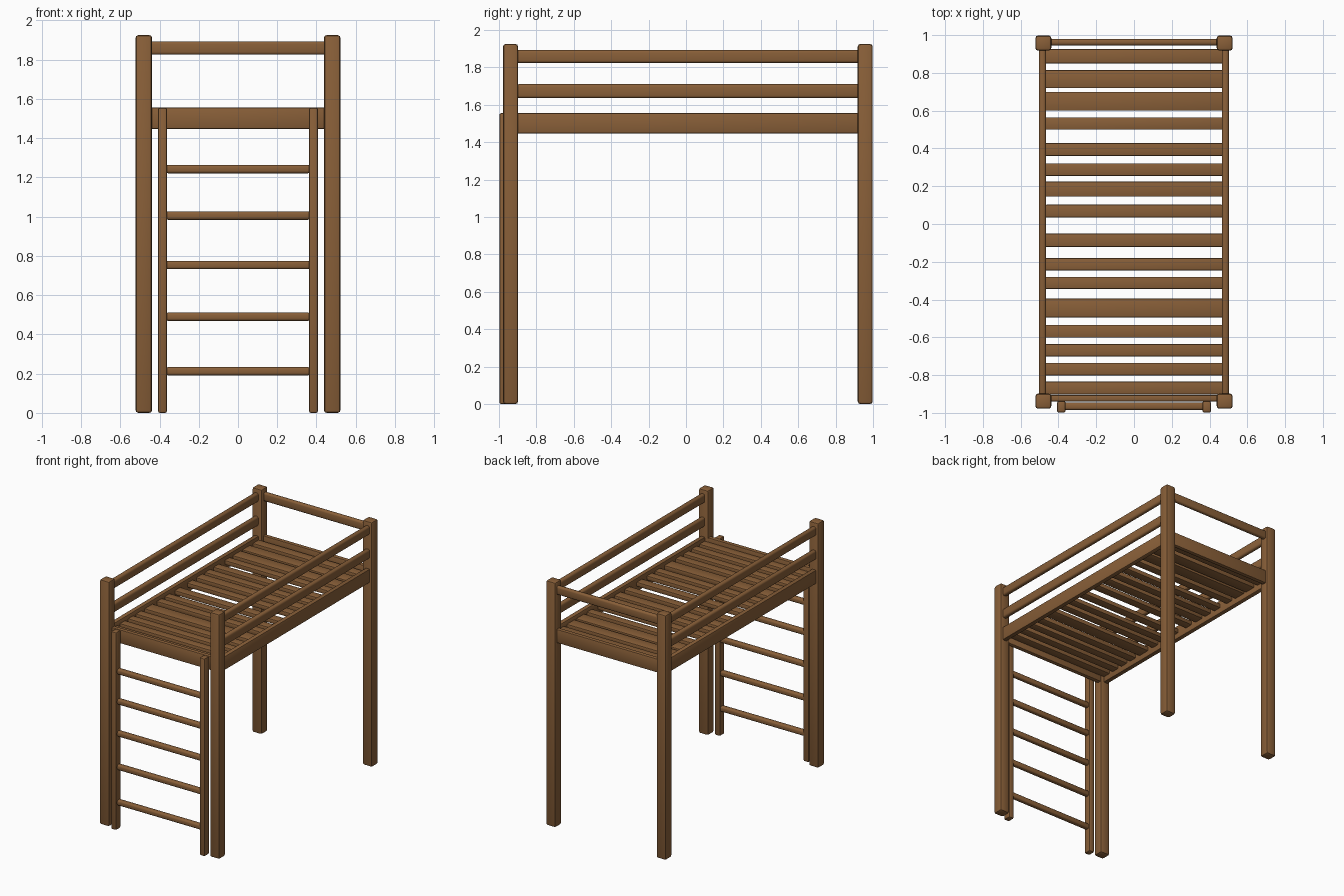
import bpy

cube = bpy.data.objects.get("Cube")
if cube:
    bpy.data.objects.remove(cube, do_unlink=True)

wood = bpy.data.materials.new("warm_brown_wood")
wood.use_nodes = True
COLOUR = (0.25, 0.115, 0.04, 1)
wood.diffuse_color = COLOUR
wood.node_tree.nodes["Principled BSDF"].inputs["Base Color"].default_value = COLOUR


def beam(name, x, y, z, bevel=0.008, segments=2):
    """Rounded timber between (min, max) pairs on each axis."""
    spans = (x, y, z)
    bpy.ops.mesh.primitive_cube_add(size=1, location=[(a + b) / 2 for a, b in spans])
    ob = bpy.context.object
    ob.name = name
    ob.scale = [b - a for a, b in spans]
    bpy.ops.object.transform_apply(location=False, rotation=False, scale=True)
    mod = ob.modifiers.new("rounded_edges", 'BEVEL')
    mod.width = bevel
    mod.segments = segments
    bpy.ops.object.modifier_apply(modifier=mod.name)
    ob.data.materials.append(wood)
    bpy.ops.object.shade_smooth_by_angle(angle=0.7)
    return ob


def pair(name, x, y, z, **kw):
    """The same timber on both sides."""
    beam("left_" + name, x, y, z, **kw)
    beam("right_" + name, (-x[1], -x[0]), y, z, **kw)


# Corner posts
pair("front_post", (0.438, 0.522), (-0.978, -0.898), (0, 1.925), bevel=0.014)
pair("back_post", (0.438, 0.522), (0.918, 0.998), (0, 1.925), bevel=0.014)

# Long side boards and guard rails
pair("side_board", (0.465, 0.503), (-0.91, 0.93), (1.447, 1.555))
pair("middle_guard_rail", (0.465, 0.503), (-0.91, 0.93), (1.635, 1.71), bevel=0.015, segments=3)
pair("top_guard_rail", (0.465, 0.503), (-0.91, 0.93), (1.823, 1.893), bevel=0.015, segments=3)

# End boards and back guard rail
beam("front_board", (-0.45, 0.45), (-0.94, -0.905), (1.447, 1.555))
beam("back_board", (-0.45, 0.45), (0.945, 0.98), (1.447, 1.555))
beam("back_guard_rail", (-0.45, 0.45), (0.945, 0.98), (1.825, 1.893), bevel=0.014, segments=3)

# Unevenly spaced bed slats: centre and width
SLATS = [(0.888, 0.075), (0.767, 0.095), (0.65, 0.1), (0.532, 0.065),
         (0.395, 0.068), (0.288, 0.066), (0.185, 0.08), (0.068, 0.068),
         (-0.086, 0.07), (-0.213, 0.065), (-0.312, 0.065), (-0.445, 0.1),
         (-0.568, 0.068), (-0.668, 0.065), (-0.768, 0.066), (-0.868, 0.068)]
for i, (y, w) in enumerate(SLATS):
    beam(f"slat_{i + 1}", (-0.47, 0.47), (y - w / 2, y + w / 2), (1.49, 1.525), bevel=0.006)

# Ladder
pair("ladder_stile", (0.362, 0.408), (-0.998, -0.938), (0, 1.555), bevel=0.01)
for i, z in enumerate((0.212, 0.49, 0.753, 1.005, 1.242)):
    beam(f"ladder_rung_{i + 1}", (-0.37, 0.37), (-0.985, -0.945), (z - 0.021, z + 0.021),
         bevel=0.013, segments=3)
